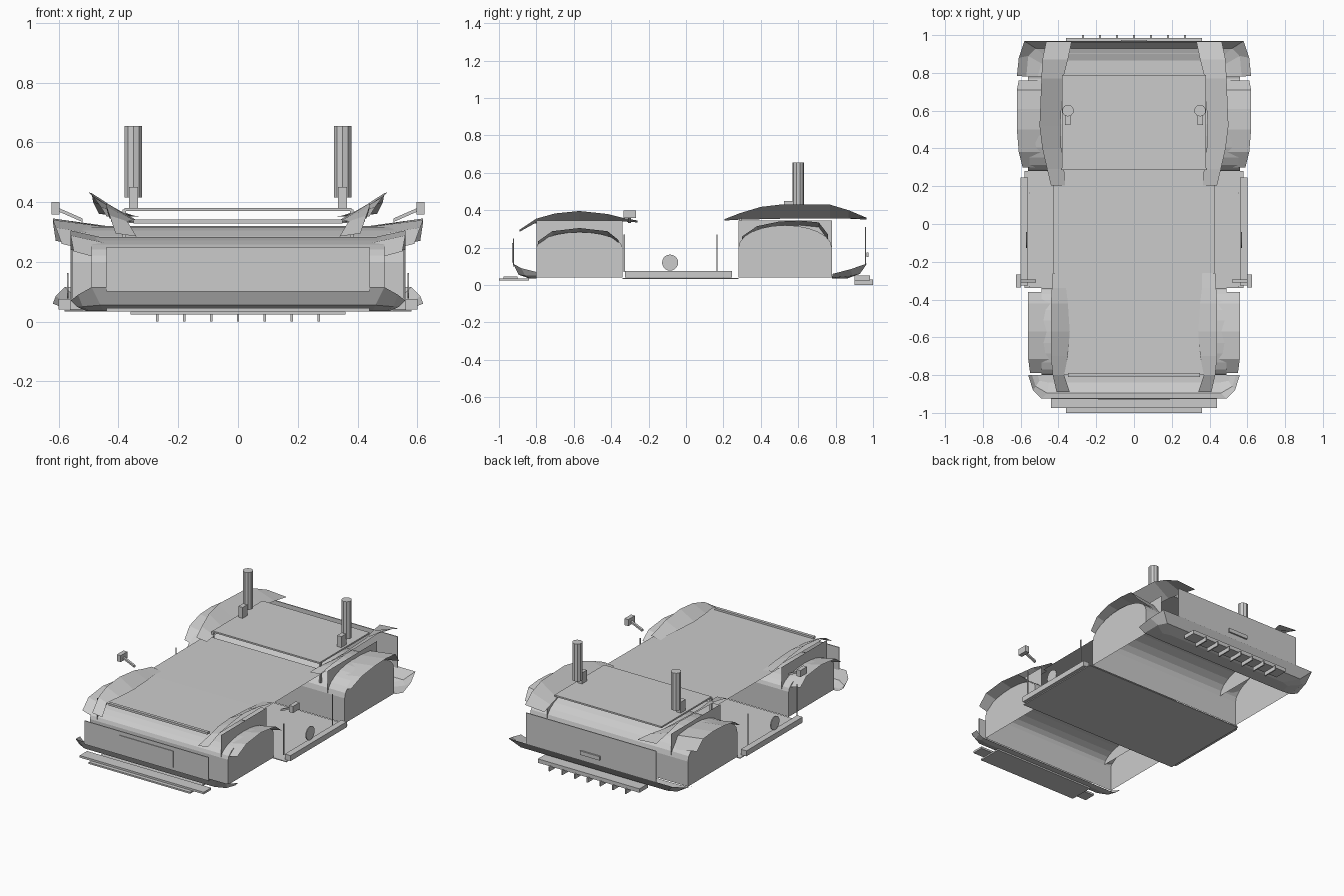
import bpy, bmesh, math
from mathutils import Vector

if "Cube" in bpy.data.objects:
    bpy.data.objects.remove(bpy.data.objects["Cube"])


def finish(name, bm):
    me = bpy.data.meshes.new(name)
    bm.to_mesh(me)
    bm.free()
    ob = bpy.data.objects.new(name, me)
    bpy.context.collection.objects.link(ob)
    return ob


def box(name, x, y, z, mirror=False):
    """Box from (min, max) ranges."""
    bm = bmesh.new()
    bmesh.ops.create_cube(bm, size=1)
    for v in bm.verts:
        for i, (a, b) in enumerate((x, y, z)):
            v.co[i] = (a + b) / 2 + v.co[i] * (b - a)
    ob = finish(name, bm)
    return mirrored(ob) if mirror else ob


def mirrored(ob):
    m = ob.modifiers.new("mirror", 'MIRROR')
    m.use_axis = (True, False, False)
    return ob


def sheet(name, *rows, mirror=False):
    """Loft a thin surface through rows of points."""
    bm = bmesh.new()
    vs = [[bm.verts.new(p) for p in r] for r in rows]
    for a, b in zip(vs, vs[1:]):
        for i in range(len(a) - 1):
            bm.faces.new((a[i], a[i + 1], b[i + 1], b[i]))
    ob = finish(name, bm)
    return mirrored(ob) if mirror else ob


def across(name, prof, w):
    """Sheet with a (y, z) profile spanning the width."""
    return sheet(name, [(-w, y, z) for y, z in prof], [(w, y, z) for y, z in prof])


def cyl(name, r, depth, loc, n, axis='Z'):
    bm = bmesh.new()
    bmesh.ops.create_cone(bm, cap_ends=True, segments=n, radius1=r, radius2=r, depth=depth)
    ob = finish(name, bm)
    if axis == 'X':
        for v in ob.data.vertices:
            v.co = (v.co.z, v.co.y, v.co.x)
    for v in ob.data.vertices:
        v.co += Vector(loc)
    return mirrored(ob)


# floor and upper body panels
box("floor", (-.58, .58), (-.34, .28), (.033, .038))
across("cabin_top", [(-.34, .335), (.285, .338)], .425)
across("hood", [(-.80, .33), (-.34, .335)], .40)
box("hood_lip", (-.35, .35), (-.81, -.79), (.328, .342))
box("deck_plate", (-.38, .38), (.285, .79), (.37, .38))
box("deck_support", (.375, .387), (.285, .297), (.25, .375), True)


# wheel tunnels with arched end caps, and the body side above
def tunnel(name, y0, y1, top, w):
    yc, r = (y0 + y1) / 2, (y1 - y0) / 2
    prof = [(y0, .04)]
    for i in range(13):
        a = math.pi * (1 - i / 12)
        prof.append((yc + r * math.cos(a), .20 + (top - .20) * math.sin(a)))
    prof.append((y1, .04))
    across(name, prof, w)
    bm = bmesh.new()
    bm.faces.new([bm.verts.new((w, y, z)) for y, z in prof])
    mirrored(finish(name + "_cap", bm))
    sheet(name + "_body_side", [(.44, y0, .2), (.44, y1, .2)],
          [(.44, y0, .345), (.44, y1, .345)], mirror=True)


tunnel("front_wheel_tunnel", -.80, -.34, .283, .49)
tunnel("rear_wheel_tunnel", .28, .78, .32, .56)


# wheel arch flares: (y, inner x, inner z, outer x, outer z)
def flare(name, pts):
    sheet(name, [(a, y, z) for y, a, z, b, c in pts],
          [(b, y, c) for y, a, z, b, c in pts], mirror=True)


flare("front_flare", [(-.79, .44, .205, .55, .235), (-.715, .44, .262, .56, .288),
                      (-.57, .44, .278, .56, .305), (-.42, .44, .262, .56, .288),
                      (-.36, .44, .215, .56, .24)])
flare("rear_flare", [(.30, .44, .225, .59, .26), (.38, .44, .285, .61, .315),
                     (.50, .44, .317, .62, .34), (.61, .44, .32, .62, .345),
                     (.71, .44, .31, .62, .335), (.76, .44, .24, .61, .27)])

# fender crests rising outward beside the hood and deck
flare("front_crest", [(-.89, .34, .285, .41, .295), (-.80, .37, .335, .43, .355),
                      (-.70, .35, .34, .44, .383), (-.57, .34, .34, .44, .396),
                      (-.42, .35, .34, .44, .38), (-.34, .36, .34, .435, .36),
                      (-.26, .36, .335, .43, .345)])
flare("rear_crest", [(.205, .365, .345, .44, .352), (.29, .37, .35, .46, .385),
                     (.40, .385, .352, .485, .418), (.52, .39, .355, .50, .432),
                     (.77, .375, .355, .49, .43), (.87, .35, .355, .485, .40),
                     (.965, .33, .35, .465, .36)])


# bumper skirts, lofted from the bottom edge out to the upper edge
def bumper(name, *rows):
    sheet(name, *[[(-x, y, z) for x, y, z in r] + [(x, y, z) for x, y, z in reversed(r)]
                  for r in rows])


bumper("front_bumper",
       [(.47, -.80, .035), (.46, -.80, .035), (.44, -.80, .035)],
       [(.51, -.80, .036), (.50, -.83, .036), (.45, -.84, .036)],
       [(.54, -.80, .05), (.52, -.86, .05), (.46, -.895, .055)],
       [(.56, -.80, .07), (.535, -.88, .09), (.49, -.925, .115)])
bumper("rear_bumper",
       [(.47, .78, .035), (.46, .78, .035), (.44, .78, .035)],
       [(.51, .78, .036), (.49, .85, .036), (.44, .865, .036)],
       [(.57, .78, .04), (.56, .89, .05), (.52, .93, .06)],
       [(.62, .785, .06), (.61, .88, .085), (.58, .968, .115)])

# nose and tail plates
box("nose_plate", (-.44, .44), (-.926, -.920), (.10, .25))
box("grille_panel", (-.19, .19), (-.93, -.924), (.12, .225))
box("tail_plate", (-.46, .46), (.957, .963), (.11, .31))
box("tail_slot", (-.07, .07), (.965, .975), (.15, .175))

# splitter and diffuser
box("splitter", (-.44, .44), (-.975, -.90), (.033, .046))
box("splitter_lip", (-.36, .36), (-1.0, -.84), (.024, .034))
box("diffuser", (-.36, .36), (.90, .985), (.025, .05))
for i in range(7):
    x = -.27 + i * .09
    box("diffuser_fin", (x - .004, x + .004), (.90, 1.0), (0, .03))

# sills, side discs and thin struts
box("sill", (.56, .60), (-.325, .245), (.04, .075), True)
cyl("side_disc", .043, .006, (.57, -.085, .12), 20, 'X')
for y in (-.33, .165):
    box("side_strut", (.553, .557), (y - .003, y + .003), (.07, .27), True)

# mirrors
box("mirror", (.597, .624), (-.335, -.268), (.358, .40), True)
s = [(.52, .345), (.60, .38)]
sheet("mirror_stalk", *[[(s[0][0], y, s[0][1] + d), (s[1][0], y, s[1][1] + d)]
                        for y, d in ((-.31, 0), (-.295, 0), (-.295, -.012),
                                     (-.31, -.012), (-.31, 0))], mirror=True)

# upright posts with brackets
cyl("post", .031, .24, (.35, .60, .535), 10)
box("post_bracket", (.335, .365), (.525, .575), (.38, .45), True)
